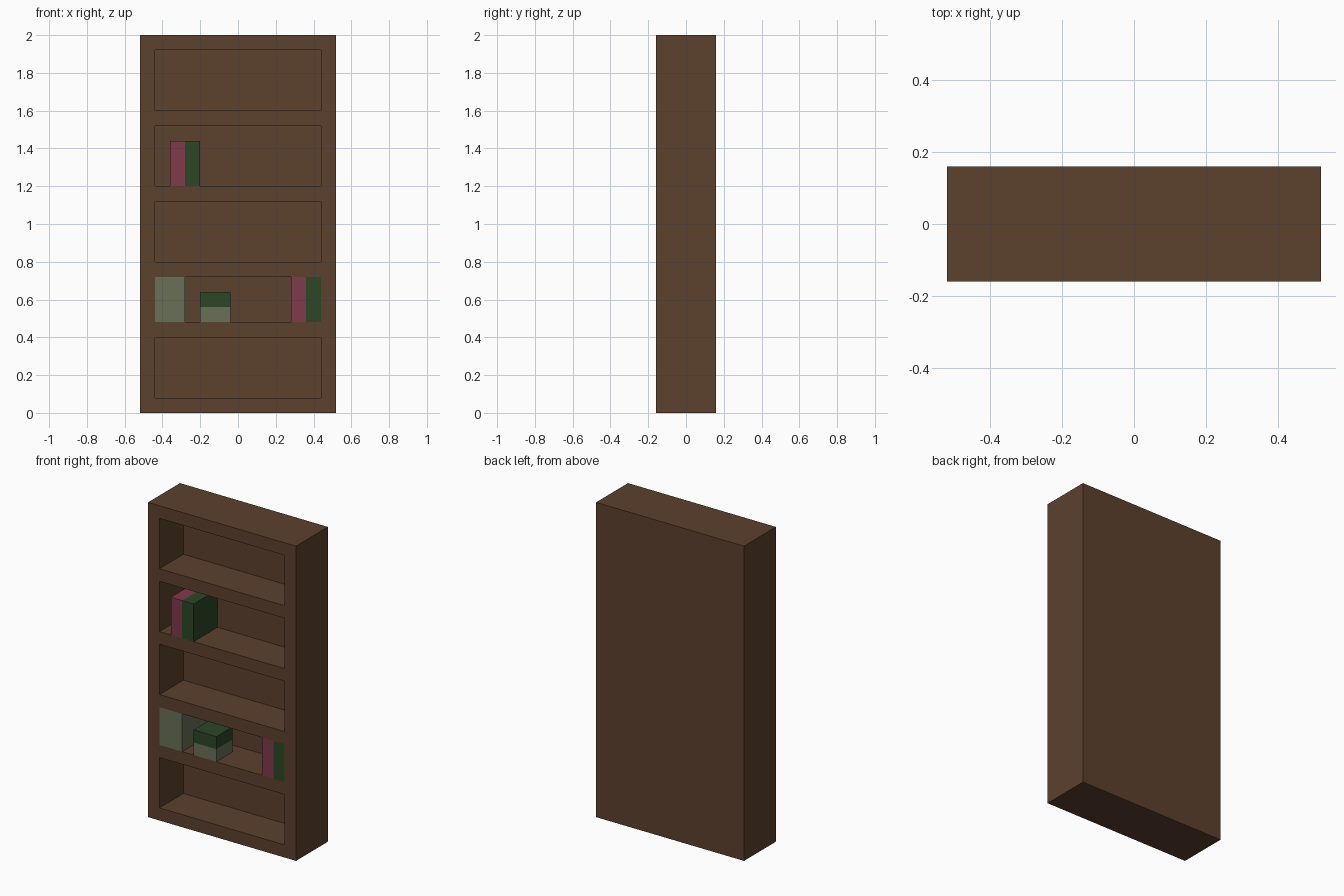
import bpy, bmesh
from mathutils import Vector

cube = bpy.data.objects.get("Cube")
if cube:
    bpy.data.objects.remove(cube, do_unlink=True)

FRONT, BACK, PANEL = -0.16, 0.16, 0.08   # y of front, back and inner back panel


def material(name, rgb):
    mat = bpy.data.materials.new(name)
    mat.use_nodes = True
    mat.diffuse_color = (*rgb, 1)
    bsdf = next(n for n in mat.node_tree.nodes if n.type == 'BSDF_PRINCIPLED')
    bsdf.inputs["Base Color"].default_value = (*rgb, 1)
    return mat


wood = material("brown wood", (0.107, 0.052, 0.027))
red = material("dusty red", (0.216, 0.042, 0.069))
green = material("dark green", (0.025, 0.061, 0.018))
sage = material("sage grey", (0.138, 0.162, 0.093))


def box_mesh(x, y, z):
    bm = bmesh.new()
    bmesh.ops.create_cube(bm, size=1)
    for v in bm.verts:
        for i, (lo, hi) in enumerate((x, y, z)):
            v.co[i] = lo if v.co[i] < 0 else hi
    return bm


def add_object(name, bm, mat):
    bmesh.ops.recalc_face_normals(bm, faces=bm.faces)
    mesh = bpy.data.meshes.new(name)
    bm.to_mesh(mesh)
    bm.free()
    mesh.materials.append(mat)
    obj = bpy.data.objects.new(name, mesh)
    bpy.context.collection.objects.link(obj)
    return obj


# Case: a solid block whose front is cut into a grid, with the bays pushed in
bays = [(0.08, 0.40), (0.48, 0.72), (0.80, 1.12), (1.20, 1.52), (1.60, 1.92)]
case = box_mesh((-0.52, 0.52), (FRONT, BACK), (0, 2))
cuts = [(Vector((x, 0, 0)), Vector((1, 0, 0))) for x in (-0.44, 0.44)]
cuts += [(Vector((0, 0, z)), Vector((0, 0, 1))) for bay in bays for z in bay]
for point, normal in cuts:
    bmesh.ops.bisect_plane(case, geom=case.verts[:] + case.edges[:] + case.faces[:],
                           plane_co=point, plane_no=normal)


def is_bay(face):
    c = face.calc_center_median()
    return (c.y < FRONT + 0.001 and abs(c.x) < 0.44
            and any(lo < c.z < hi for lo, hi in bays))


openings = [f for f in case.faces if is_bay(f)]
pushed = bmesh.ops.extrude_discrete_faces(case, faces=openings)["faces"]
bmesh.ops.translate(case, vec=(0, PANEL - FRONT, 0),
                    verts=list({v for f in pushed for v in f.verts}))
add_object("bookcase", case, wood)

# Books: name, colour, left x, right x, bottom z, top z, back y
books = [
    ("upper_red_book", red, -0.36, -0.28, 1.20, 1.44, PANEL),
    ("upper_green_book", green, -0.28, -0.20, 1.20, 1.44, PANEL),
    ("wide_sage_book", sage, -0.44, -0.28, 0.48, 0.72, PANEL),
    ("lying_sage_book", sage, -0.20, -0.04, 0.48, 0.56, 0.0),
    ("lying_green_book", green, -0.20, -0.04, 0.56, 0.64, 0.0),
    ("lower_red_book", red, 0.28, 0.36, 0.48, 0.72, PANEL),
    ("lower_green_book", green, 0.36, 0.44, 0.48, 0.72, PANEL),
]
for name, mat, x0, x1, z0, z1, back in books:
    add_object(name, box_mesh((x0, x1), (FRONT, back), (z0, z1)), mat)
